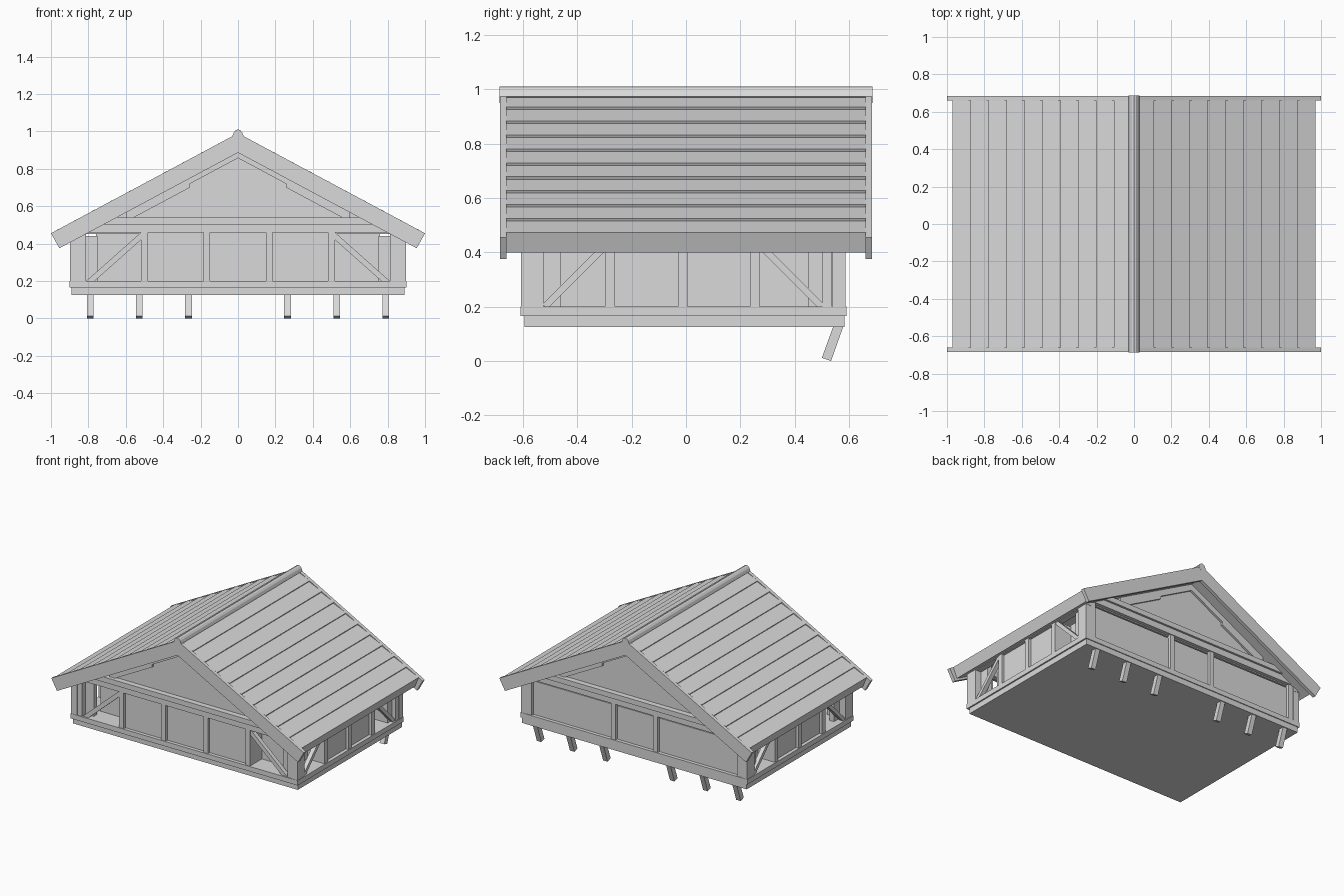
import bpy, bmesh, math
from mathutils import Vector

old = bpy.data.objects.get("Cube")
if old:
    bpy.data.objects.remove(old, do_unlink=True)

GREY = (0.7, 0.7, 0.7, 1)
mat = bpy.data.materials.new("plain grey")
mat.use_nodes = True
mat.diffuse_color = GREY
bsdf = mat.node_tree.nodes["Principled BSDF"]
bsdf.inputs["Base Color"].default_value = GREY
bsdf.inputs["Roughness"].default_value = 0.8


def prism(name, outline, lo, hi, axis="y"):
    """Extrude an outline of (across, z) points along the x or y axis."""
    bm = bmesh.new()
    place = (lambda a, z: (a, lo, z)) if axis == "y" else (lambda a, z: (lo, a, z))
    face = bm.faces.new([bm.verts.new(place(a, z)) for a, z in outline])
    new = bmesh.ops.extrude_face_region(bm, geom=[face])["geom"]
    shift = (0, hi - lo, 0) if axis == "y" else (hi - lo, 0, 0)
    bmesh.ops.translate(bm, vec=shift,
                        verts=[g for g in new if isinstance(g, bmesh.types.BMVert)])
    bmesh.ops.recalc_face_normals(bm, faces=bm.faces)
    mesh = bpy.data.meshes.new(name)
    bm.to_mesh(mesh)
    bm.free()
    mesh.materials.append(mat)
    obj = bpy.data.objects.new(name, mesh)
    bpy.context.collection.objects.link(obj)
    return obj


def box(name, x, y, z):
    return prism(name, [(x[0], z[0]), (x[1], z[0]), (x[1], z[1]), (x[0], z[1])], *y)


def bar(name, a, b, width, lo, hi, axis):
    """Slanted timber between two (across, z) points."""
    a, b = Vector(a), Vector(b)
    side = (b - a).orthogonal().normalized() * width / 2
    return prism(name, [a + side, b + side, b - side, a - side], lo, hi, axis)


def mirrored(half):
    """Complete a symmetric outline whose first and last points are at x = 0."""
    return half + [(-x, z) for x, z in reversed(half[1:-1])]


def mirror_x(obj):
    obj.modifiers.new("mirror", "MIRROR").use_axis[0] = True


SLOPE, RIDGE = 0.535, 0.99
FRONT, BACK, SIDE = -0.61, 0.59, 0.9
SILL, EAVE = 0.2, 0.45


def roof(x, drop=0.0):
    return (x, RIDGE - SLOPE * x - drop)


# Floor platform and sill
box("floor_platform", (-0.89, 0.89), (-0.594, 0.584), (0.125, 0.167))
box("sill_frame", (-SIDE, SIDE), (FRONT, BACK), (0.165, SILL))

# Walls: recessed core, panels between the corner bays, gable triangles
box("inner_room", (-0.76, 0.76), (-0.47, 0.46), (SILL, EAVE))
box("front_wall_panel", (-0.5, 0.5), (-0.585, -0.46), (SILL, 0.47))
box("back_wall_panel", (-0.87, 0.87), (0.45, 0.565), (SILL, 0.44))
mirror_x(box("side_wall_panel", (0.75, 0.875), (-0.28, 0.253), (SILL, 0.43)))
gable = mirrored([(0, EAVE), (0.85, EAVE), (0, 0.92)])
prism("front_gable_wall", gable, -0.585, -0.55)
prism("back_gable_wall", gable, 0.53, 0.565)

# Corner posts and wall studs
for label, y in (("front", (FRONT + 0.002, -0.56)), ("back", (0.54, BACK - 0.002))):
    mirror_x(box(label + "_corner_post", (0.85, 0.897), y, (SILL, 0.44)))
for x in (0.167, 0.5, 0.832):
    mirror_x(box("front_stud", (x - 0.018, x + 0.018), (-0.605, -0.46), (SILL, 0.47)))
for x in (0.167, 0.832):
    mirror_x(box("back_stud", (x - 0.018, x + 0.018), (0.55, 0.585), (SILL, 0.47)))
for y in (-0.543, -0.28, -0.012, 0.253, 0.52):
    mirror_x(box("side_stud", (0.75, 0.895), (y - 0.018, y + 0.018), (SILL, 0.44)))

# Diagonal braces in the corner bays
mirror_x(bar("front_brace", (0.8, 0.19), (0.49, 0.465), 0.03, -0.6, -0.57, "y"))
for inner, outer in ((-0.3, -0.52), (0.28, 0.5)):
    mirror_x(bar("side_brace", (outer, SILL), (inner, 0.42), 0.025, 0.86, 0.89, "x"))

# Wall plates and gable tie beams
mirror_x(box("wall_plate", (0.85, 0.893), (FRONT, BACK), (0.42, 0.46)))
for label, y in (("front", (FRONT, -0.55)), ("back", (0.53, BACK))):
    box(label + "_tie_beam", (-0.86, 0.86), y, (0.458, 0.503))
    wide = (y[0] - 0.015, y[1]) if label == "front" else (y[0], y[1] + 0.015)
    box(label + "_upper_beam", (-0.78, 0.78), wide, (0.503, 0.54))

# Gable rafters, deeper toward the eaves
low = RIDGE - 0.857
rafter = mirrored([(0, 0.92), roof(0.6, 0.08), roof(0.6, low + 0.02),
                   roof(0.26, low + 0.02), roof(0.26, low), roof(0, low)])
prism("front_rafters", rafter, -0.6, -0.57)
prism("back_rafters", rafter, 0.55, 0.58)

# Roof deck with lapped boards
BOARDS, RUN = 10, 0.096
half = [(0, 0.903), (0.94, 0.4)]
for i in range(BOARDS):
    x = 0.97 - i * RUN
    half += [roof(x, -0.002), roof(x - RUN - 0.005, 0.01)]
half.append((0, RIDGE - 0.01))
prism("lapped_roof", mirrored(half), -0.662, 0.662)

# Barge boards and ridge cap
barge = mirrored([(0, RIDGE), roof(1.0), (0.955, 0.375), (0, 0.886)])
for label, y in (("front", (-0.685, -0.66)), ("back", (0.66, 0.685))):
    prism(label + "_barge_board", barge, *y)
cap = mirrored([(0, 0.95), (0.03, 0.974), (0.022, 0.995), (0.012, 1.006), (0, 1.01)])
prism("ridge_cap", cap, -0.686, 0.686)

# Slanted support struts below the back edge
for x in (0.265, 0.528, 0.79):
    strut = prism("support_strut", [(0.5, 0.012), (0.534, 0), (0.58, 0.13), (0.543, 0.13)],
                  x - 0.018, x + 0.018, "x")
    mirror_x(strut)
